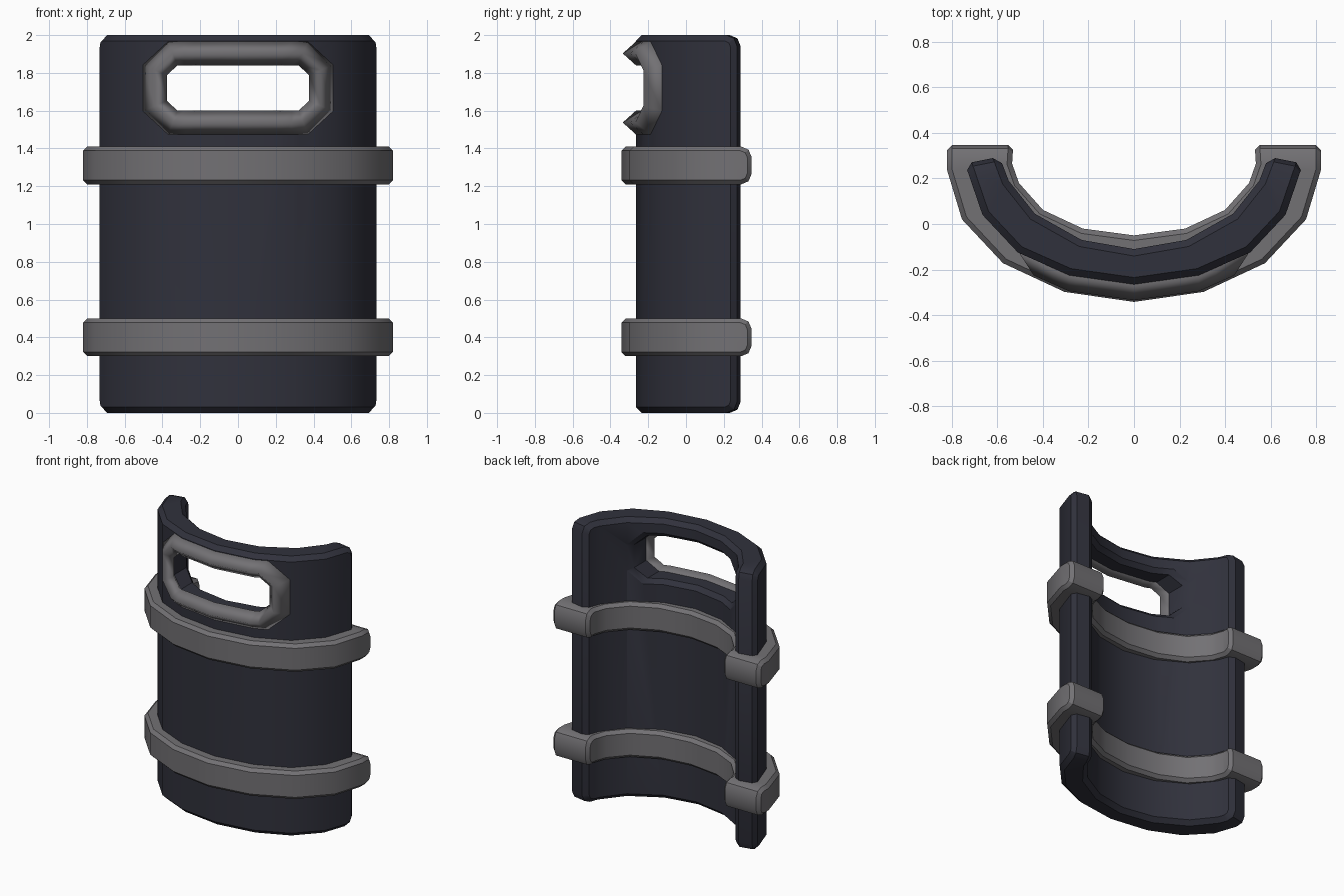
import bpy, bmesh, math
from mathutils import Vector

if "Cube" in bpy.data.objects:
    bpy.data.objects.remove(bpy.data.objects["Cube"])


def material(name, rgb):
    m = bpy.data.materials.new(name)
    m.diffuse_color = (*rgb, 1)
    m.use_nodes = True
    m.node_tree.nodes["Principled BSDF"].inputs["Base Color"].default_value = m.diffuse_color
    return m


DARK = material("dark_plate", (0.03, 0.031, 0.045))
GREY = material("grey_trim", (0.17, 0.165, 0.175))


def finish(bm, name, mat=None):
    bmesh.ops.recalc_face_normals(bm, faces=bm.faces[:])
    me = bpy.data.meshes.new(name)
    bm.to_mesh(me)
    bm.free()
    ob = bpy.data.objects.new(name, me)
    bpy.context.collection.objects.link(ob)
    if mat:
        me.materials.append(mat)
    return ob


def smooth(ob, degrees):
    bpy.ops.object.select_all(action='DESELECT')
    ob.select_set(True)
    bpy.context.view_layer.objects.active = ob
    bpy.ops.object.shade_smooth_by_angle(angle=math.radians(degrees))


def mirrored(half):
    return [(-x, y) for x, y in half[:0:-1]] + half


def curved_slab(name, outer, inner, z0, z1, corner, chamfer, mat):
    """Curved strip between two half profiles, rounded end corners, chamfered rim."""
    bm = bmesh.new()
    rows = [[bm.verts.new((x, y, z)) for x, y in mirrored(p)]
            for p, z in ((outer, z0), (outer, z1), (inner, z1), (inner, z0))]
    n = len(rows[0])
    for k in range(4):
        a, b = rows[k], rows[(k + 1) % 4]
        for i in range(n - 1):
            bm.faces.new((a[i], a[i + 1], b[i + 1], b[i]))
    ends = []
    for i in (0, n - 1):
        bm.faces.new([r[i] for r in rows])
        for p, q in ((0, 3), (1, 2)):
            ends.append(bm.edges.get((rows[p][i], rows[q][i])))
    bmesh.ops.recalc_face_normals(bm, faces=bm.faces[:])
    bmesh.ops.bevel(bm, geom=ends, offset=corner, segments=2, profile=0.5, affect='EDGES')
    bm.normal_update()
    rim = [e for e in bm.edges if e.calc_face_angle(0) > math.radians(55)]
    bmesh.ops.bevel(bm, geom=rim, offset=chamfer, segments=1, affect='EDGES')
    return finish(bm, name, mat)


# Half profiles of the curved plate, seen from above
OUT = [(0, -.265), (.285, -.225), (.51, -.125), (.665, .04), (.742, .265)]
INN = [(0, -.11), (.23, -.07), (.435, .045), (.55, .19), (.59, .295)]


def depth(profile, x):
    x = abs(x)
    for (x0, y0), (x1, y1) in zip(profile, profile[1:]):
        if x <= x1:
            return y0 + (y1 - y0) * (x - x0) / (x1 - x0)
    return profile[-1][1]


# Octagonal window path in the front plane, with points where the plate bends
top = [.345, .285, .23, 0, -.23, -.285, -.345]
PATH = ([(.44, .095)] + [(x, .183) for x in top] + [(-.44, .095), (-.44, -.095)]
        + [(-x, -.183) for x in top] + [(.44, -.095)])
WIN_Z = 1.72


def window_loop(d):
    """Window path grown by d with mitred corners."""
    out, n = [], len(PATH)
    for i in range(n):
        p0, p, p1 = (Vector(PATH[j % n]) for j in (i - 1, i, i + 1))
        a, b = (p - p0).normalized(), (p1 - p).normalized()
        na, nb = Vector((a.y, -a.x)), Vector((b.y, -b.x))
        out.append(p + (na + nb) * (d / (1 + na.dot(nb))))
    return out


def loops_mesh(rings, closed):
    bm = bmesh.new()
    vs = [[bm.verts.new((p.x, fy(p.x), WIN_Z + p.y)) for p in window_loop(d)]
          for d, fy in rings]
    n = len(PATH)
    for k in range(len(vs) if closed else len(vs) - 1):
        a, b = vs[k], vs[(k + 1) % len(vs)]
        for i in range(n):
            j = (i + 1) % n
            bm.faces.new((a[i], a[j], b[j], b[i]))
    if not closed:
        bm.faces.new(vs[0])
        bm.faces.new(vs[-1])
    return bm


# Plate
plate = curved_slab("shield_plate", OUT, INN, 0, 2, 0.06, 0.03, DARK)

# Window opening with a chamfer on the back
cutter = finish(loops_mesh([
    (-.03, lambda x: -.5),
    (-.03, lambda x: depth(INN, x) - .03),
    (.004, lambda x: depth(INN, x) + .004),
    (.004, lambda x: .4)], False), "window_cutter")
cutter.hide_render = True
cutter.hide_set(True)
mod = plate.modifiers.new("window", 'BOOLEAN')
mod.object = cutter
mod.solver = 'EXACT'
bpy.context.view_layer.objects.active = plate
bpy.ops.object.modifier_apply(modifier=mod.name)
bpy.data.objects.remove(cutter)
smooth(plate, 30)

# Window frame: a diamond-section tube following the plate
R = .063
frame = finish(loops_mesh([
    (R, lambda x: depth(OUT, x)),
    (0, lambda x: depth(OUT, x) - .07),
    (-R, lambda x: depth(OUT, x)),
    (0, lambda x: depth(OUT, x) + .065)], True), "window_frame", GREY)
smooth(frame, 180)

# Two bands wrapping the plate
BAND_OUT = [(0, -.342), (.305, -.298), (.575, -.172), (.755, .02), (.82, .235), (.82, .347)]
BAND_INN = [(0, -.05), (.225, -.02), (.40, .062), (.505, .18), (.535, .265), (.53, .347)]
for name, z in (("lower_band", .30), ("upper_band", 1.21)):
    band = curved_slab(name, BAND_OUT, BAND_INN, z, z + .2, 0.055, 0.022, GREY)
    smooth(band, 30)
